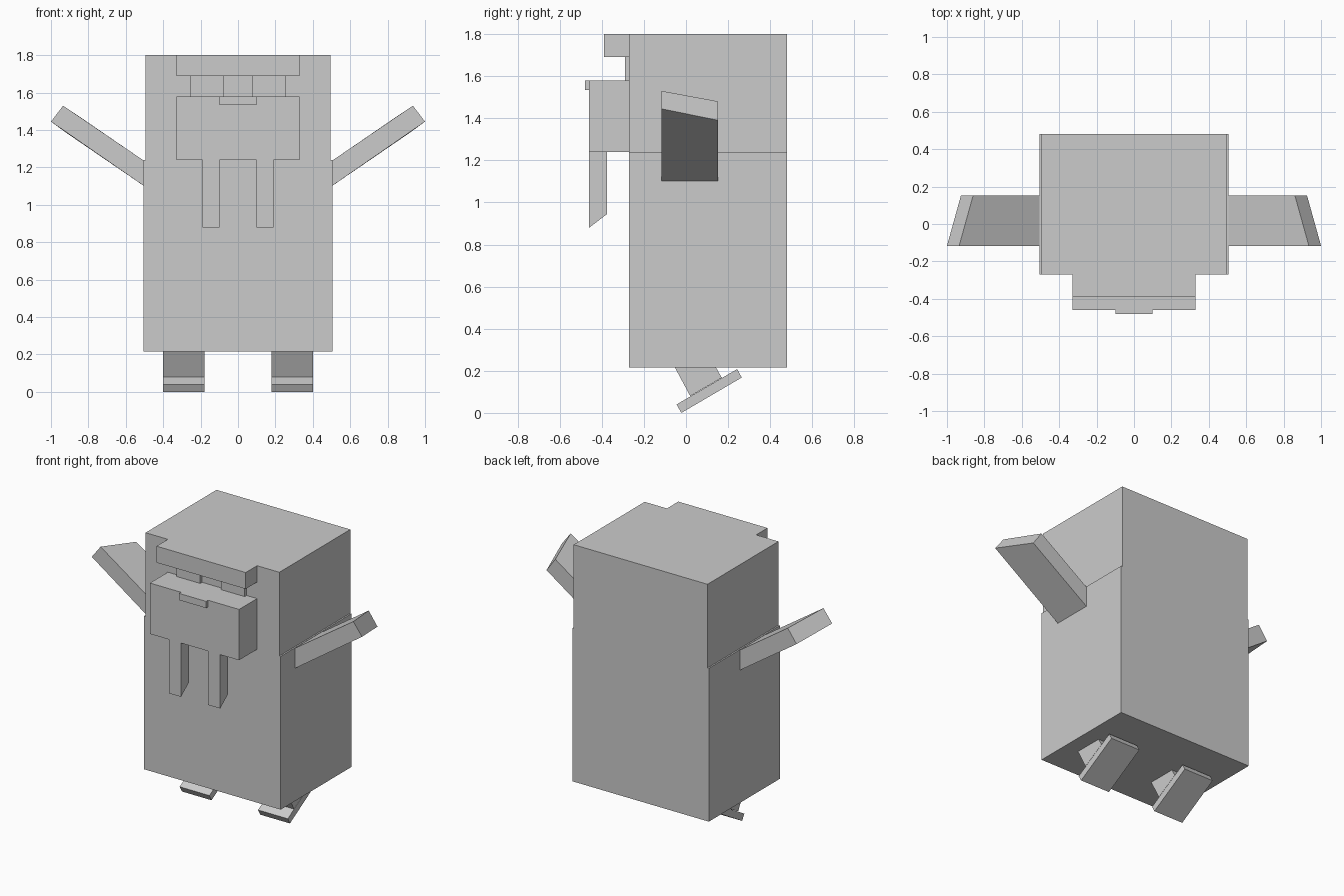
import bpy
import bmesh
from mathutils import Vector

cube = bpy.data.objects.get("Cube")
if cube:
    bpy.data.objects.remove(cube, do_unlink=True)

grey = bpy.data.materials.new("plain grey")
grey.use_nodes = True
grey.diffuse_color = (0.6, 0.6, 0.6, 1)
grey.node_tree.nodes["Principled BSDF"].inputs["Base Color"].default_value = (0.6, 0.6, 0.6, 1)


def loft(name, start, end):
    """Solid between two matching outlines."""
    bm = bmesh.new()
    a = [bm.verts.new(p) for p in start]
    b = [bm.verts.new(p) for p in end]
    bm.faces.new(a)
    bm.faces.new(b[::-1])
    n = len(a)
    for i in range(n):
        j = (i + 1) % n
        bm.faces.new((a[i], b[i], b[j], a[j]))
    bmesh.ops.recalc_face_normals(bm, faces=bm.faces)
    mesh = bpy.data.meshes.new(name)
    bm.to_mesh(mesh)
    bm.free()
    mesh.materials.append(grey)
    obj = bpy.data.objects.new(name, mesh)
    bpy.context.collection.objects.link(obj)
    return obj


def side_prism(name, x0, x1, profile):
    """Extrude a (y, z) profile across x."""
    return loft(name, [(x0, y, z) for y, z in profile], [(x1, y, z) for y, z in profile])


def box(name, x0, x1, y0, y1, z0, z1):
    return side_prism(name, x0, x1, [(y0, z0), (y1, z0), (y1, z1), (y0, z1)])


# Torso and slightly narrower head
FRONT, BACK, NECK, TOP = -0.27, 0.48, 1.24, 1.80
box("body", -0.505, 0.505, FRONT, BACK, 0.215, NECK)
box("head", -0.495, 0.495, FRONT, BACK, NECK, TOP)

# Face
box("brow", -0.33, 0.33, -0.39, FRONT, 1.69, TOP)
box("muzzle", -0.33, 0.33, -0.46, FRONT, NECK, 1.58)
box("nose", -0.10, 0.10, -0.48, -0.46, 1.535, 1.58)

# Paired parts
for side, s in (("left", 1), ("right", -1)):
    box(side + "_eye", s * 0.077, s * 0.253, -0.29, FRONT, 1.58, 1.69)

    # Tusk with a slanted tip
    side_prism(side + "_tusk", s * 0.10, s * 0.19,
               [(-0.46, NECK), (-0.46, 0.88), (-0.375, 0.945), (-0.375, NECK)])

    # Raised arm with a tip that slopes back
    root = [(0.49, 1.092), (0.49, 1.227)]
    front = root + [(0.935, 1.53), (1.0, 1.445)]
    back = root + [(0.86, 1.48), (0.925, 1.39)]
    loft(side + "_arm",
         [Vector((s * x, -0.117, z)) for x, z in front],
         [Vector((s * x, 0.153, z)) for x, z in back])

    # Tilted leg standing on a tilted foot plate
    side_prism(side + "_leg", s * 0.18, s * 0.40,
               [(-0.055, 0.22), (0.02, 0.08), (0.17, 0.167), (0.14, 0.22)])
    side_prism(side + "_foot", s * 0.18, s * 0.40,
               [(-0.045, 0.04), (-0.022, 0.0), (0.265, 0.168), (0.243, 0.208)])
